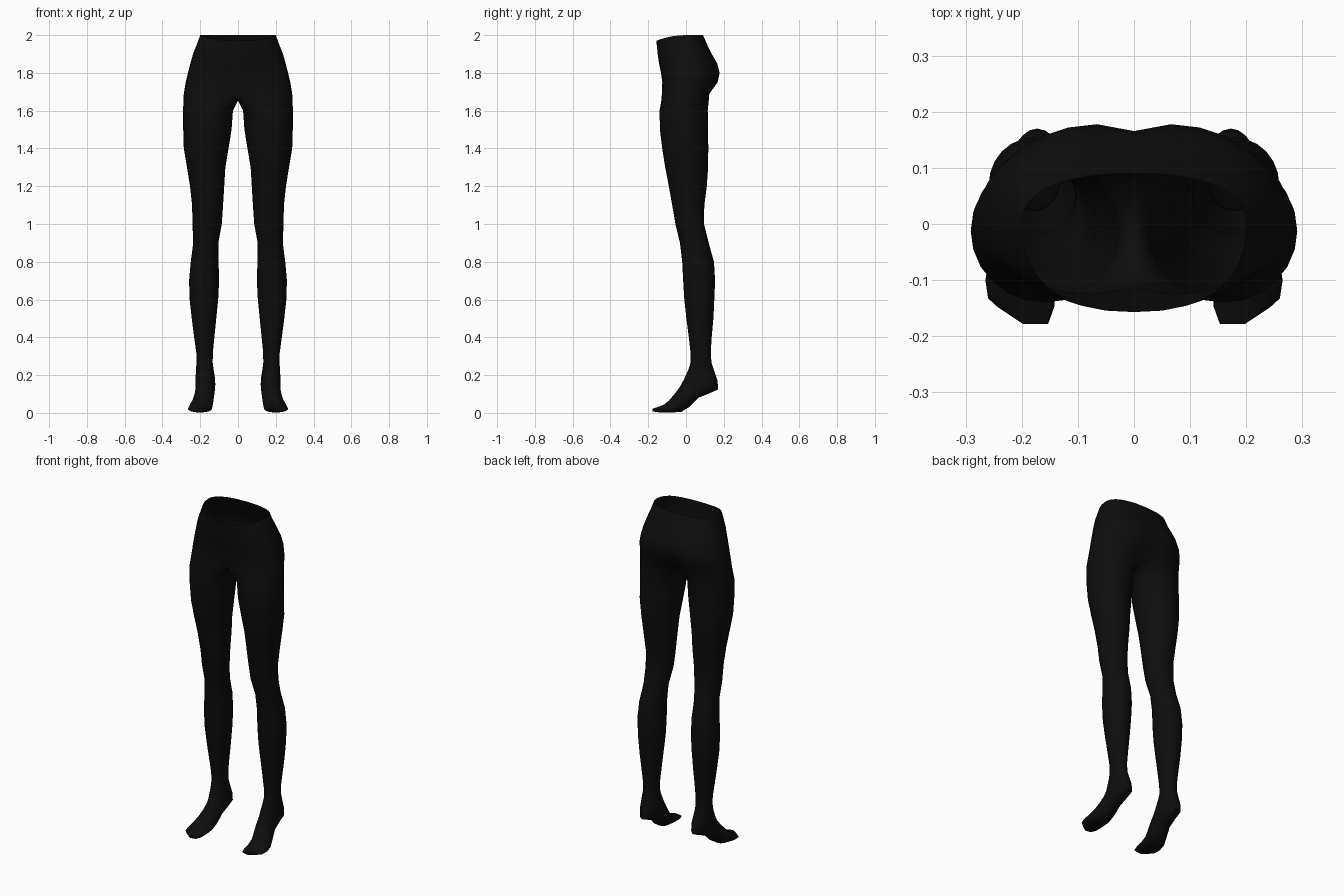
import bpy, bmesh, math

if "Cube" in bpy.data.objects:
    bpy.data.objects.remove(bpy.data.objects["Cube"])

SIDES = 24      # vertices round a leg
HALF = 16       # steps round half of the pelvis

# Pelvis: height, half width, front y, back y, front dip, back dip at the middle
PELVIS = [
    (2.00, .200, -.157, .090, 0, 0),
    (1.95, .218, -.155, .112, 0, 0),
    (1.90, .238, -.150, .140, 0, .03),
    (1.85, .252, -.143, .170, 0, .06),
    (1.80, .265, -.135, .184, .02, .10),
    (1.75, .277, -.129, .174, .07, .15),
    (1.69, .287, -.132, .130, .14, .24),
]
# Leg: height, inner x, outer x, front y, back y
LEG = [
    (1.60, .027, .291, -.140, .115), (1.50, .034, .290, -.138, .117),
    (1.40, .050, .287, -.126, .118), (1.30, .067, .270, -.110, .117),
    (1.20, .073, .254, -.091, .110), (1.10, .079, .243, -.073, .097),
    (1.00, .086, .241, -.056, .095), (.90, .104, .237, -.032, .120),
    (.80, .103, .250, -.020, .148), (.70, .100, .259, -.015, .154),
    (.60, .105, .256, -.009, .150), (.50, .115, .245, .002, .145),
    (.40, .125, .232, .015, .136), (.32, .133, .221, .024, .131),
]
# Foot: inner x, outer x, top (y, z), underside (y, z)
FOOT = [
    (.134, .220, .025, .270, .135, .265), (.129, .222, .015, .235, .150, .220),
    (.122, .225, .000, .200, .167, .170), (.120, .225, -.012, .175, .170, .124),
    (.122, .225, -.025, .150, .120, .102), (.125, .230, -.045, .120, .065, .080),
    (.130, .241, -.065, .095, .020, .033), (.135, .257, -.090, .065, -.025, .005),
    (.138, .265, -.120, .042, -.080, .002), (.142, .260, -.150, .031, -.145, .003),
    (.153, .243, -.178, .022, -.178, .008),
]


def power(v, p):
    return math.copysign(abs(v) ** p, v)


def bridge(bm, a, b, closed):
    n = len(a)
    for i in range(n if closed else n - 1):
        j = (i + 1) % n
        bm.faces.new((a[i], a[j], b[j], b[i]))


def pelvis_arc(bm, row):
    """Half ring from the back middle, round the hip, to the front middle."""
    z, w, front, back, dip_f, dip_b = row
    arc = []
    for i in range(HALF + 1):
        a = math.pi / 2 - math.pi * i / HALF
        x = 0 if i in (0, HALF) else w * power(math.cos(a), .85)
        s = power(math.sin(a), .85)
        fall = math.exp(-(x / .05) ** 2)
        y = s * (back * (1 - dip_b * fall) if s > 0 else -front * (1 - dip_f * fall))
        zz = z - (.03 * (y / .157) ** 2 if z == 2 and y < 0 else 0)
        arc.append(bm.verts.new((x, y, zz)))
    return arc


def limb_ring(bm, x0, x1, yf, zf, yb, zb, skew=0):
    """Closed ring spanning two side limits and a front and a back point."""
    ring = []
    for i in range(SIDES):
        a = math.radians(120 - 360 / SIDES * i)
        c, t = math.cos(a), (1 + math.sin(a)) / 2
        ring.append(bm.verts.new(((x0 + x1) / 2 + (x1 - x0) / 2 * c,
                                  yf + (yb - yf) * t + skew * max(0, c),
                                  zf + (zb - zf) * t)))
    return ring


bm = bmesh.new()

# Hips, left open at the waist
arcs = [pelvis_arc(bm, r) for r in PELVIS]
for a, b in zip(arcs, arcs[1:]):
    bridge(bm, a, b, False)

# Crotch seam from front to back closes the top ring of the leg
top = list(arcs[-1])
yf, yb = top[-1].co.y, top[0].co.y
extra = SIDES - HALF - 1
for k in range(1, extra + 1):
    t = k / (extra + 1)
    top.append(bm.verts.new((0, yf + (yb - yf) * t,
                             1.69 - .037 * math.sin(math.pi * t) ** .6)))

# Leg and pointed foot
rings = [top]
rings += [limb_ring(bm, x0, x1, f, z, b, z) for z, x0, x1, f, b in LEG]
for k, r in enumerate(FOOT):
    rings.append(limb_ring(bm, *r, skew=(0, .015, .03)[max(0, k - 8)]))
for a, b in zip(rings, rings[1:]):
    bridge(bm, a, b, True)
bm.faces.new(rings[-1])   # toe end

bmesh.ops.recalc_face_normals(bm, faces=bm.faces)
# Make the normals point outward
hip = max(bm.faces, key=lambda f: f.calc_center_median().x)
if hip.normal.x < 0:
    bmesh.ops.reverse_faces(bm, faces=bm.faces)

mesh = bpy.data.meshes.new("tights")
bm.to_mesh(mesh)
bm.free()
tights = bpy.data.objects.new("tights", mesh)
bpy.context.collection.objects.link(tights)

black = bpy.data.materials.new("black fabric")
black.diffuse_color = (.004, .004, .004, 1)
black.use_nodes = True
black.node_tree.nodes["Principled BSDF"].inputs["Base Color"].default_value = black.diffuse_color
mesh.materials.append(black)

mirror = tights.modifiers.new("other leg", 'MIRROR')
mirror.use_axis[0] = True
mirror.use_clip = True

bpy.context.view_layer.objects.active = tights
tights.select_set(True)
bpy.ops.object.shade_smooth_by_angle(angle=math.radians(60))
